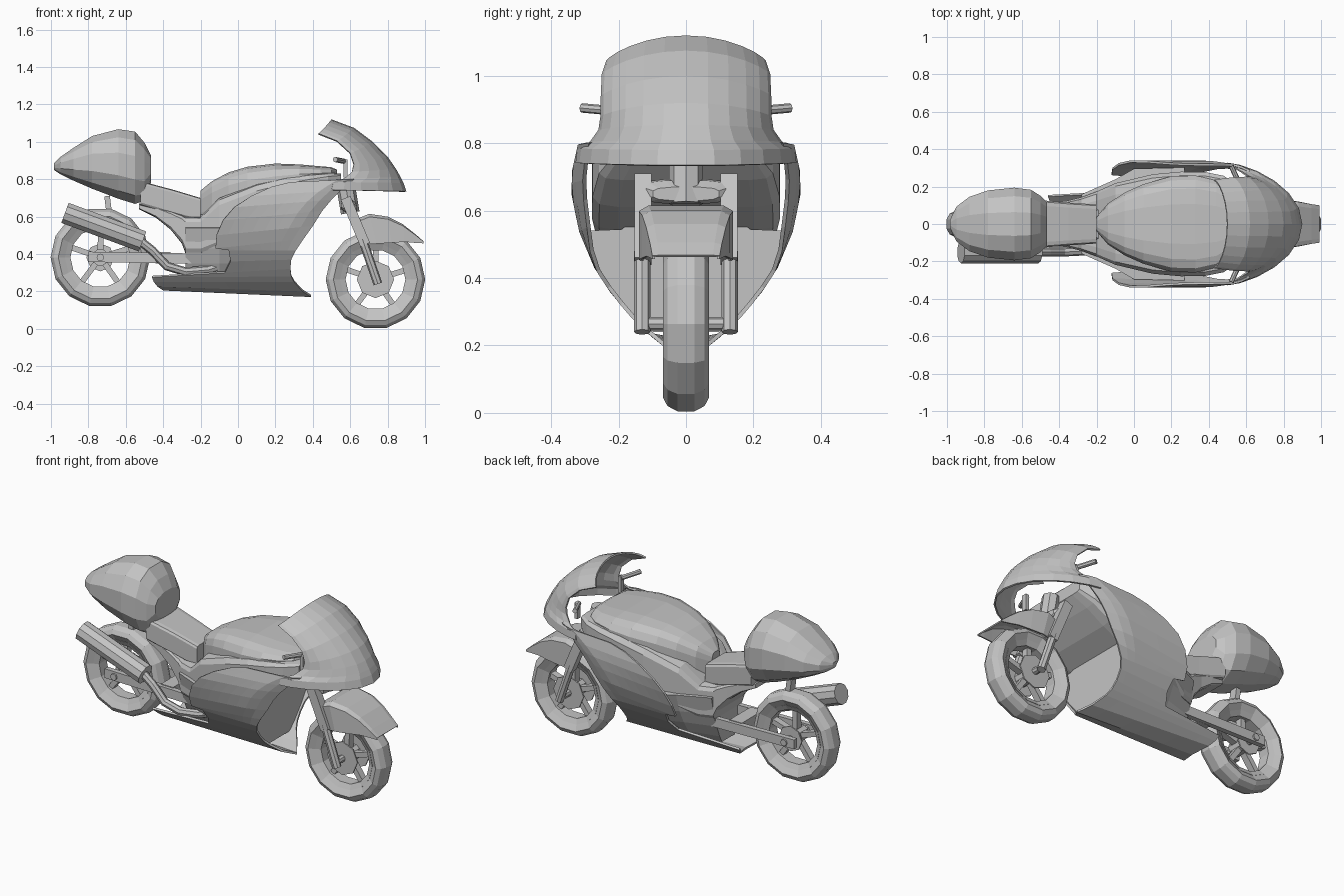
import bpy, bmesh
from math import sin, cos, pi, copysign
from mathutils import Vector

old = bpy.data.objects.get("Cube")
if old:
    bpy.data.objects.remove(old)

grey = bpy.data.materials.new("plain_grey")
grey.use_nodes = True
grey.diffuse_color = (0.55, 0.55, 0.55, 1)
grey.node_tree.nodes["Principled BSDF"].inputs["Base Color"].default_value = grey.diffuse_color


def finish(name, bm):
    bmesh.ops.recalc_face_normals(bm, faces=bm.faces)
    mesh = bpy.data.meshes.new(name)
    bm.to_mesh(mesh)
    bm.free()
    mesh.materials.append(grey)
    ob = bpy.data.objects.new(name, mesh)
    bpy.context.collection.objects.link(ob)
    return ob


def loft(name, rings, closed=True, cap=True, loop=False):
    """Skin a row of equal-length rings."""
    bm = bmesh.new()
    rows = [[bm.verts.new(p) for p in ring] for ring in rings]
    n = len(rows[0])
    pairs = list(zip(rows, rows[1:])) + ([(rows[-1], rows[0])] if loop else [])
    for a, b in pairs:
        for i in range(n if closed else n - 1):
            j = (i + 1) % n
            bm.faces.new((a[i], a[j], b[j], b[i]))
    if cap:
        bm.faces.new(rows[0])
        bm.faces.new(rows[-1])
    return finish(name, bm)


def section(x, hw, zb, zt, power=1.0, n=12):
    """Rounded cross-section; a lower power is boxier."""
    ring = []
    for i in range(n):
        a = 2 * pi * (i + 0.5) / n
        c, s = cos(a), sin(a)
        ring.append((x, hw * copysign(abs(c) ** power, c),
                     (zb + zt) / 2 + (zt - zb) / 2 * copysign(abs(s) ** power, s)))
    return ring


def body(name, stations, power=1.0, n=12):
    return loft(name, [section(*s, power, n) for s in stations])


def tube(name, pts, r, sides=8):
    pts = [Vector(p) for p in pts]
    rings = []
    for i, p in enumerate(pts):
        d = pts[min(i + 1, len(pts) - 1)] - pts[max(i - 1, 0)]
        q = d.to_track_quat('Z', 'Y')
        rings.append([p + q @ Vector((r * cos(2 * pi * k / sides), r * sin(2 * pi * k / sides), 0))
                      for k in range(sides)])
    return loft(name, rings)


def box(name, a, b, w, h):
    """Square beam running from a to b."""
    a, b = Vector(a), Vector(b)
    q = (b - a).to_track_quat('X', 'Z')
    corners = [(-w, -h), (w, -h), (w, h), (-w, h)]
    return loft(name, [[p + q @ Vector((0, u / 2, v / 2)) for u, v in corners] for p in (a, b)])


def shell(ob, thickness, mirror=False):
    if mirror:
        m = ob.modifiers.new("mirror", 'MIRROR')
        m.use_axis = (False, True, False)
    s = ob.modifiers.new("thickness", 'SOLIDIFY')
    s.thickness, s.offset = thickness, -1


def lathe(name, centre, profile, segs=14):
    """Spin an (r, y) profile round the wheel axis."""
    cx, cz = centre
    return loft(name, [[(cx + r * cos(2 * pi * k / segs), y, cz + r * sin(2 * pi * k / segs))
                        for r, y in profile] for k in range(segs)], cap=False, loop=True)


# Wheels: tyre, rim, five spokes, hub and discs
def wheel(name, cx, cz, disc_radius, disc_sides):
    c = (cx, cz)
    half = [(0.185, 0.045), (0.225, 0.068), (0.25, 0.055), (0.266, 0.025)]
    lathe(name + "_tyre", c, half + [(r, -y) for r, y in reversed(half)])
    lathe(name + "_rim", c, [(0.16, 0.035), (0.19, 0.05), (0.19, -0.05), (0.16, -0.035)])
    for k in range(5):
        a = 2 * pi * k / 5 + 0.3
        box(f"{name}_spoke_{k + 1}", (cx + 0.03 * cos(a), 0, cz + 0.03 * sin(a)),
            (cx + 0.17 * cos(a), 0, cz + 0.17 * sin(a)), 0.04, 0.03)
    tube(name + "_axle", [(cx, -0.13, cz), (cx, 0.13, cz)], 0.02)
    tube(name + "_hub", [(cx, -0.05, cz), (cx, 0.05, cz)], 0.045, 10)
    for s in disc_sides:
        tube(f"{name}_disc_{'left' if s > 0 else 'right'}",
             [(cx, s * 0.055, cz), (cx, s * 0.063, cz)], disc_radius, 8)


wheel("front_wheel", 0.735, 0.264, 0.1, (-1, 1))
wheel("rear_wheel", -0.736, 0.382, 0.075, (1,))

# Side fairing: half shell mirrored across the belly, front edge turned in
widths = [(0.17, 0.03), (0.2, 0.07), (0.24, 0.12), (0.28, 0.16), (0.35, 0.22), (0.43, 0.272),
          (0.54, 0.318), (0.65, 0.34), (0.72, 0.338), (0.81, 0.318)]


def half_width(z):
    for (z0, y0), (z1, y1) in zip(widths, widths[1:]):
        if z <= z1:
            return y0 + (y1 - y0) * (z - z0) / (z1 - z0)
    return widths[-1][1]


# each edge row: rear x, rear z, front x, front z
edges = [(-.40, .205, .39, .17), (-.43, .225, .345, .2), (-.45, .25, .30, .25), (-.46, .275, .285, .28),
         (-.07, .30, .28, .32), (-.04, .36, .285, .37), (-.05, .42, .31, .42), (-.12, .43, .35, .48),
         (-.115, .50, .40, .55), (-.08, .58, .45, .63), (-.02, .65, .50, .69), (.07, .71, .55, .74),
         (.18, .76, .60, .78), (.28, .785, .62, .80)]
rows = []
for k, (xb, zb, xf, zf) in enumerate(edges):
    row = []
    for i in range(9):
        t = i / 8
        z = zb + (zf - zb) * t
        turn_in = 0.032 * max(0, (t - 0.75) * 4) ** 1.5 * min(1, max(0, (z - 0.45) * 8))
        row.append((xb + (xf - xb) * t, half_width(z) - turn_in if k else 0, z))
    rows.append(row)
shell(loft("side_fairing", rows, closed=False, cap=False), 0.012, mirror=True)

# Nose cowl: rows give centre x, z then side x, z, half width
cowl = [(.50, 1.12, .43, 1.045, .237), (.62, 1.075, .53, 1.005, .25), (.72, 1.0, .60, .94, .253),
        (.80, .92, .62, .88, .254), (.845, .855, .61, .84, .26), (.87, .81, .57, .805, .285),
        (.885, .78, .51, .785, .322), (.90, .735, .50, .742, .328)]
rows = []
for xc, zc, xs, zs, hw in cowl:
    rows.append([(xs + (xc - xs) * cos(a) ** 1.35, hw * sin(a), zs + (zc - zs) * cos(a) ** 1.6)
                 for a in [pi / 2 * 0.999 * k / 6 for k in range(-6, 7)]])
shell(loft("nose_cowl", rows, closed=False, cap=False), 0.01)

# Tank and frame; the frame rises clear of the fairing mouth
body("fuel_tank", [(-.2, .04, .57, .74), (-.14, .11, .58, .79), (-.05, .17, .60, .838),
                   (.05, .215, .62, .868), (.2, .258, .65, .885), (.33, .262, .70, .88),
                   (.44, .235, .74, .87), (.50, .19, .76, .865), (.53, .11, .78, .85)], 0.55, 16)
body("frame", [(-.53, .10, .64, .67), (-.44, .115, .595, .655), (-.36, .125, .53, .63),
               (-.30, .14, .455, .61), (-.28, .145, .40, .60), (-.2, .175, .40, .60),
               (-.1, .22, .43, .70), (.1, .268, .48, .78), (.25, .282, .54, .815),
               (.38, .28, .61, .83), (.48, .26, .69, .835), (.55, .21, .76, .83)], 0.25)

# Engine: fills the fairing below its shelf, with a narrower hump on top
levels = [.24, .28, .35, .43, .54]
engine = []
for x, fit in [(-.28, .5), (-.1, .75), (0, .93), (.27, .95)]:
    side = [(x, half_width(z) * fit, z) for z in levels]
    side += [(x, .2 * fit, .545), (x, .12 * fit, .61)]
    engine.append(side + [(x, -y, z) for x, y, z in reversed(side)])
loft("engine", engine)

# Seat and tail
body("seat", [(-.52, .13, .66, .79), (-.35, .115, .61, .745), (-.2, .105, .57, .70)], 0.2)
body("tail_hump", [(-.985, .02, .85, .885), (-.95, .095, .825, .92), (-.88, .15, .79, .97),
                   (-.78, .185, .745, 1.035), (-.64, .2, .69, 1.073), (-.55, .188, .662, 1.06),
                   (-.50, .155, .68, 1.0), (-.465, .12, .78, .93)], 0.85, 12)

# Front fender: open arch over the wheel
arch = []
for xt, zt, xb, zb, hw in [(.62, .58, .67, .45, .13), (.70, .615, .74, .455, .14),
                           (.80, .60, .82, .46, .13), (.88, .56, .89, .465, .118),
                           (.95, .505, .95, .46, .106), (.992, .468, .992, .457, .1)]:
    zm, xm = zb + (zt - zb) * 0.9, xb + (xt - xb) * 0.9
    arch.append([(xb, -hw, zb), (xm, -hw, zm), (xt, -hw * .8, zt),
                 (xt, hw * .8, zt), (xm, hw, zm), (xb, hw, zb)])
shell(loft("front_fender", arch, closed=False, cap=False), 0.008)

# Steering
tube("steering_column", [(.60, 0, .62), (.57, 0, .80)], 0.05)
body("fork_clamp", [(.55, .10, .64, .68), (.575, .135, .62, .695), (.61, .135, .62, .69),
                    (.635, .10, .63, .67)], 0.6)

# Paired parts
for side, s in (("left", 1), ("right", -1)):
    box(side + "_fork_sleeve", (.575, s * .128, .70), (.68, s * .128, .45), 0.05, 0.055)
    tube(side + "_fork_lower", [(.665, s * .13, .48), (.748, s * .13, .24)], 0.024)
    tube(side + "_handlebar", [(.57, s * .2, .895), (.52, s * .31, .905)], 0.014)
    box(side + "_handlebar_riser", (.575, s * .205, .81), (.575, s * .205, .905), 0.03, 0.02)
    box(side + "_swingarm", (-.80, s * .105, .385), (-.2, s * .105, .375), 0.03, 0.055)
box("swingarm_bridge", (-.40, -.1, .38), (-.40, .1, .38), 0.08, 0.06)
box("tail_strut", (-.70, 0, .71), (-.69, 0, .63), 0.05, 0.03)

# Exhaust: muffler on the right with a bent header pipe
tube("muffler", [(-.925, -.15, .62), (-.51, -.15, .467)], 0.06, 10)
tube("exhaust_pipe", [(-.53, -.15, .475), (-.46, -.15, .42), (-.38, -.15, .335),
                      (-.28, -.145, .305), (-.16, -.13, .315), (-.03, -.11, .36)], 0.024)
